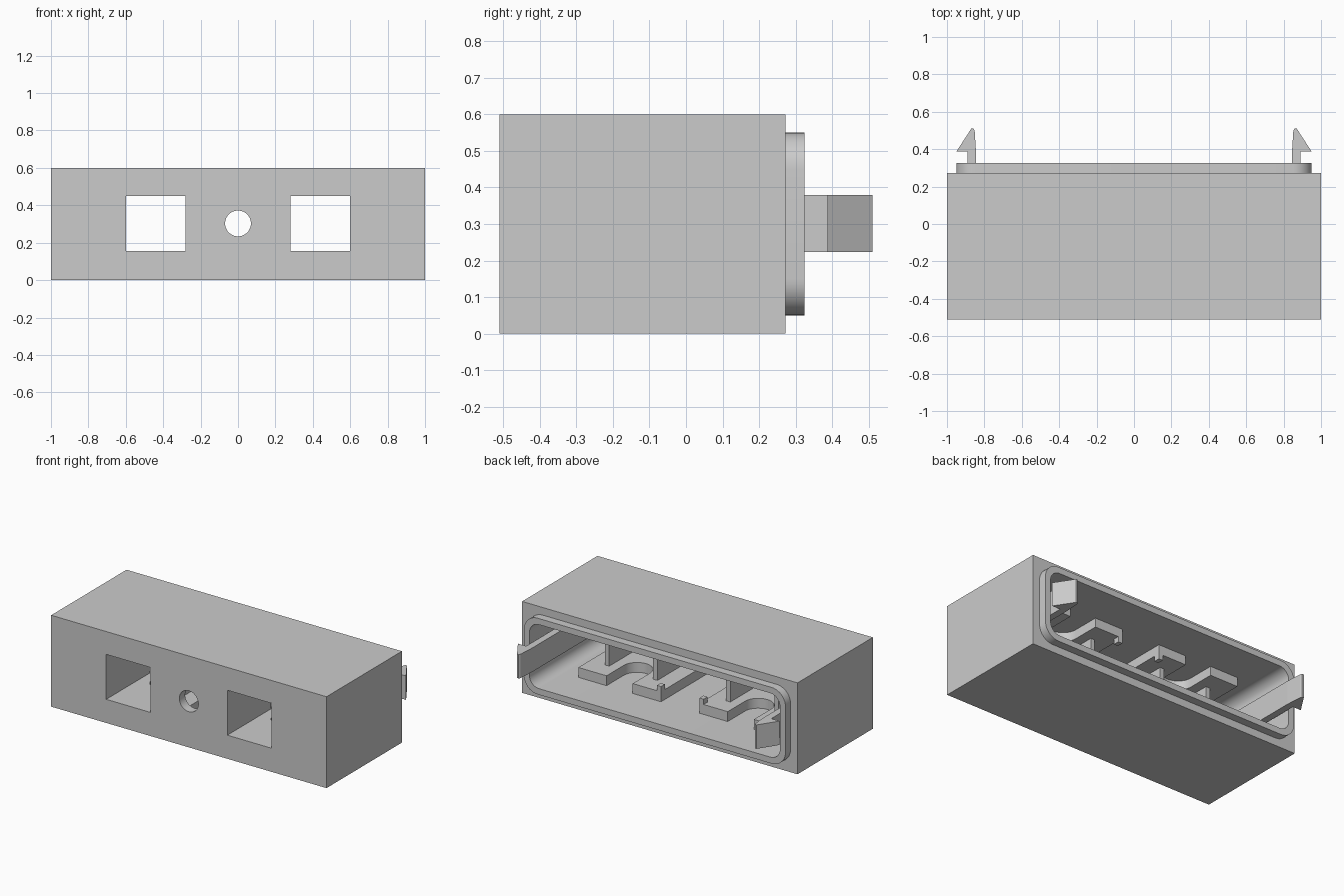
import bpy, bmesh, math

cube = bpy.data.objects.get("Cube")
if cube:
    bpy.data.objects.remove(cube, do_unlink=True)

grey = bpy.data.materials.new("light_grey")
grey.use_nodes = True
colour = (0.6, 0.6, 0.6, 1)
grey.diffuse_color = colour
grey.node_tree.nodes["Principled BSDF"].inputs["Base Color"].default_value = colour


def prism(name, points, axis, low, high):
    """Extrude a 2D outline along y (x, z outline) or z (x, y outline)."""
    place = (lambda p, h: (p[0], h, p[1])) if axis == "y" else (lambda p, h: (p[0], p[1], h))
    bm = bmesh.new()
    a = [bm.verts.new(place(p, low)) for p in points]
    b = [bm.verts.new(place(p, high)) for p in points]
    bm.faces.new(a)
    bm.faces.new(b[::-1])
    n = len(points)
    for i in range(n):
        j = (i + 1) % n
        bm.faces.new((a[i], b[i], b[j], a[j]))
    bmesh.ops.recalc_face_normals(bm, faces=bm.faces)
    mesh = bpy.data.meshes.new(name)
    bm.to_mesh(mesh)
    bm.free()
    mesh.materials.append(grey)
    obj = bpy.data.objects.new(name, mesh)
    bpy.context.collection.objects.link(obj)
    return obj


def rect(x0, x1, y0, y1):
    return [(x0, y0), (x1, y0), (x1, y1), (x0, y1)]


def arc(cx, cy, r, start, end, steps):
    return [(cx + r * math.cos(math.radians(start + (end - start) * i / steps)),
             cy + r * math.sin(math.radians(start + (end - start) * i / steps)))
            for i in range(steps + 1)]


def rounded(half_x, z0, z1, r):
    corners = [(half_x - r, z1 - r), (r - half_x, z1 - r), (r - half_x, z0 + r), (half_x - r, z0 + r)]
    return [p for k, c in enumerate(corners) for p in arc(*c, r, 90 * k, 90 * k + 90, 10)]


def activate(obj):
    bpy.ops.object.select_all(action="DESELECT")
    obj.select_set(True)
    bpy.context.view_layer.objects.active = obj


def combine(target, tool, operation):
    mod = target.modifiers.new("combine", "BOOLEAN")
    mod.operation = operation
    mod.solver = "EXACT"
    mod.object = tool
    activate(target)
    bpy.ops.object.modifier_apply(modifier=mod.name)
    bpy.data.objects.remove(tool, do_unlink=True)


FRONT, INNER, REAR, LIP = -0.51, -0.45, 0.272, 0.325
HOLE_LOW, HOLE_HIGH = 0.155, 0.45
FLOOR, CEILING = 0.09, 0.51

# Hollow housing with a raised rear lip
housing = prism("housing", rect(-1, 1, 0, 0.6), "y", FRONT, REAR)
combine(housing, prism("lip", rounded(0.95, 0.05, 0.55, 0.1), "y", 0.1, LIP), "UNION")
combine(housing, prism("cavity", rounded(0.91, FLOOR, CEILING, 0.07), "y", INNER, 0.6), "DIFFERENCE")

# Front openings
for side in (-1, 1):
    outline = rect(0.44 * side - 0.16, 0.44 * side + 0.16, HOLE_LOW, HOLE_HIGH)
    combine(housing, prism("window_cutter", outline, "y", -0.7, -0.4), "DIFFERENCE")
combine(housing, prism("round_cutter", arc(0, 0.303, 0.069, 0, 352.5, 47), "y", -0.7, -0.4), "DIFFERENCE")
activate(housing)
bpy.ops.object.shade_smooth_by_angle(angle=math.radians(30))

# Notched shelves, tunnel walls and spring latches on each side
for side, word in ((1, "left"), (-1, "right")):
    def flip(points):
        return [(side * x, y) for x, y in points]

    back = 0.06
    shelf = [(0.14, INNER), (0.14, back), (0.345, back)]
    shelf += arc(0.44, -0.12, 0.095, 180, 360, 16)
    shelf += [(0.535, back), (0.74, back), (0.74, INNER)]
    for level, low, high in (("lower", FLOOR, HOLE_LOW), ("upper", HOLE_HIGH, CEILING)):
        obj = prism(f"{word}_{level}_shelf", flip(shelf), "z", low, high)
        activate(obj)
        bpy.ops.object.shade_smooth_by_angle(angle=math.radians(30))

    # Small stops at the inner shelf corners
    for level, low, high in (("lower", HOLE_LOW, 0.19), ("upper", 0.415, HOLE_HIGH)):
        prism(f"{word}_{level}_stop", flip(rect(0.14, 0.17, 0.02, back)), "z", low, high)

    for place, x0, x1 in (("inner", 0.25, 0.28), ("outer", 0.6, 0.63)):
        prism(f"{word}_{place}_tunnel_wall", flip(rect(x0, x1, INNER, -0.06)), "z", HOLE_LOW, HOLE_HIGH)

    latch = [(0.845, INNER), (0.845, 0.39), (0.852, 0.5), (0.858, 0.51), (0.87, 0.51),
             (0.95, 0.387), (0.89, 0.387), (0.89, INNER)]
    prism(f"{word}_latch", flip(latch), "z", 0.223, 0.38)
